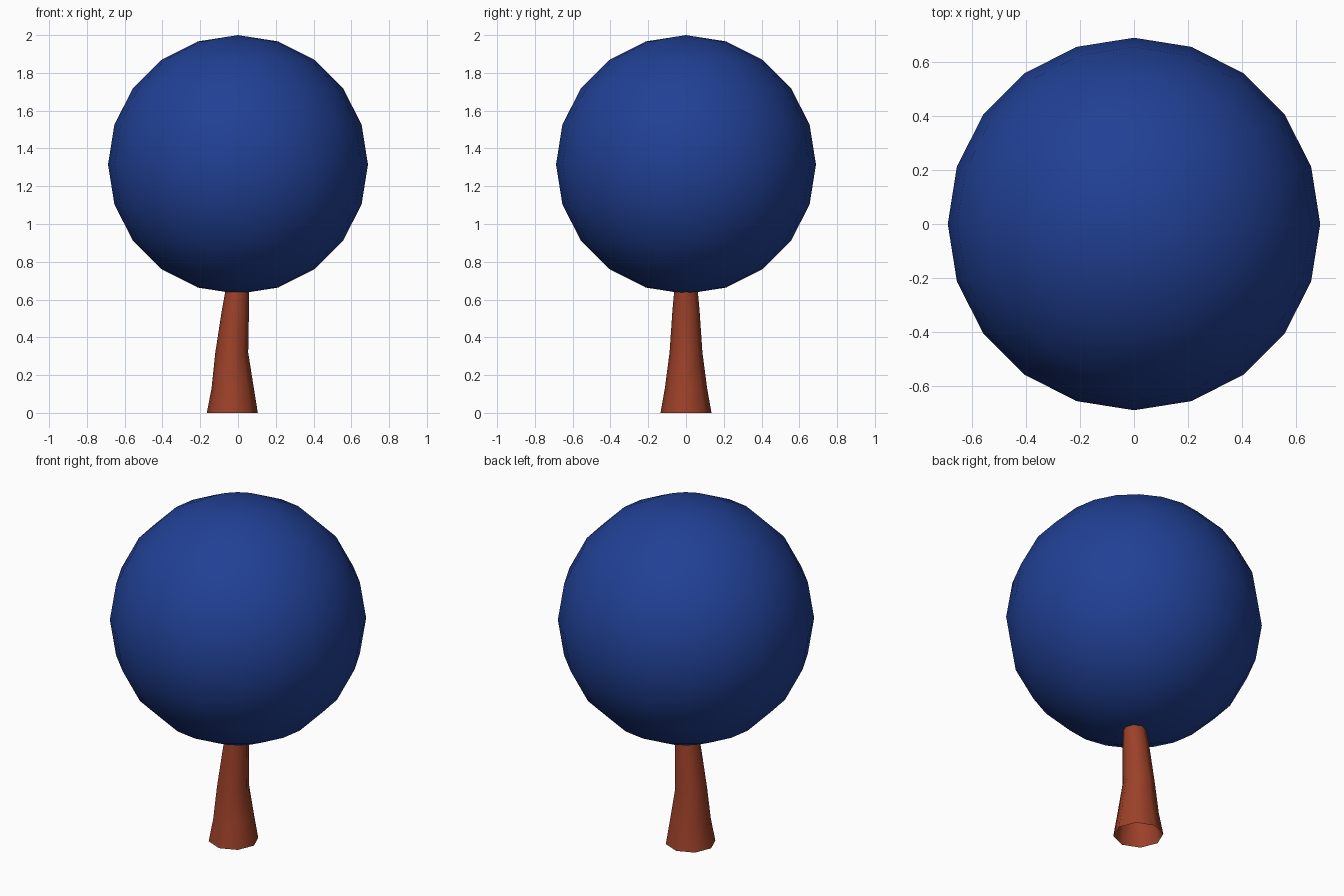
import bpy, bmesh
from math import cos, sin, pi

if "Cube" in bpy.data.objects:
    bpy.data.objects.remove(bpy.data.objects["Cube"])


def paint(obj, name, color):
    mat = bpy.data.materials.new(name)
    mat.diffuse_color = color
    mat.use_nodes = True
    mat.node_tree.nodes["Principled BSDF"].inputs["Base Color"].default_value = mat.diffuse_color
    obj.data.materials.append(mat)


# Round foliage ball
bpy.ops.mesh.primitive_uv_sphere_add(segments=20, ring_count=10, radius=1,
                                     location=(0, 0, 1.315))
foliage = bpy.context.object
foliage.name = "foliage"
foliage.scale = (0.688, 0.688, 0.685)
bpy.ops.object.transform_apply(location=False, rotation=False, scale=True)
bpy.ops.object.shade_smooth()
paint(foliage, "foliage_blue", (0.015, 0.052, 0.30, 1))

# Tapered, slightly bent trunk, open at the base: (centre x, z, radius)
SIDES = 8
rings = [(-0.03, 0.0, 0.135), (-0.028, 0.13, 0.112), (-0.033, 0.32, 0.087),
         (-0.014, 0.54, 0.072), (-0.005, 0.64, 0.063), (0.005, 0.74, 0.056)]
bm = bmesh.new()
loops = [[bm.verts.new((cx + r * cos(2 * pi * i / SIDES),
                        r * sin(2 * pi * i / SIDES), z)) for i in range(SIDES)]
         for cx, z, r in rings]
for low, high in zip(loops, loops[1:]):
    for i in range(SIDES):
        j = (i + 1) % SIDES
        bm.faces.new((low[i], low[j], high[j], high[i]))
for face in bm.faces:
    face.smooth = True
mesh = bpy.data.meshes.new("trunk")
bm.to_mesh(mesh)
bm.free()
trunk = bpy.data.objects.new("trunk", mesh)
bpy.context.collection.objects.link(trunk)
paint(trunk, "trunk_brown", (0.33, 0.052, 0.022, 1))
